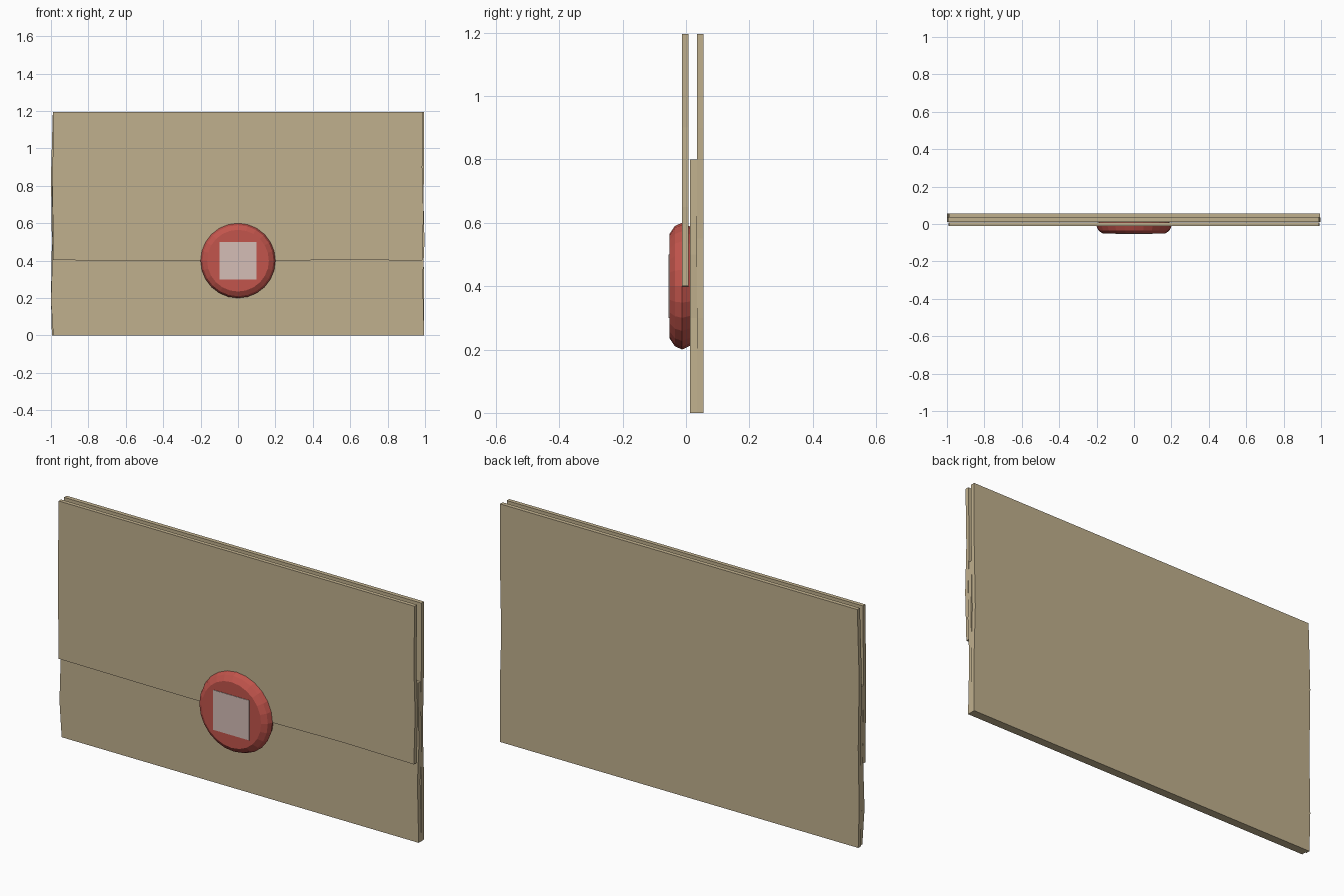
import bpy, bmesh, math
from mathutils import Vector

if "Cube" in bpy.data.objects:
    bpy.data.objects.remove(bpy.data.objects["Cube"], do_unlink=True)


def make_material(name, rgb):
    mat = bpy.data.materials.new(name)
    mat.use_nodes = True
    mat.diffuse_color = (*rgb, 1)
    mat.node_tree.nodes["Principled BSDF"].inputs["Base Color"].default_value = (*rgb, 1)
    return mat


paper = make_material("parchment", (0.53, 0.435, 0.27))
wax = make_material("red_wax", (0.54, 0.09, 0.072))
pale = make_material("pale_stamp", (0.66, 0.51, 0.47))


def finish(name, bm, mat):
    bmesh.ops.recalc_face_normals(bm, faces=bm.faces)
    mesh = bpy.data.meshes.new(name)
    bm.to_mesh(mesh)
    bm.free()
    mesh.materials.append(mat)
    obj = bpy.data.objects.new(name, mesh)
    bpy.context.collection.objects.link(obj)
    return obj


def sheet(name, outline, y0, y1, mat):
    """Extrude an (x, z) outline from y0 to y1."""
    bm = bmesh.new()
    face = bm.faces.new([bm.verts.new((x, y0, z)) for x, z in outline])
    ext = bmesh.ops.extrude_face_region(bm, geom=[face])
    moved = [v for v in ext["geom"] if isinstance(v, bmesh.types.BMVert)]
    bmesh.ops.translate(bm, verts=moved, vec=Vector((0, y1 - y0, 0)))
    return finish(name, bm, mat)


# Paper sheets with slightly uneven side edges
sheet("back_sheet", [(-0.995, 0), (0.995, 0), (0.995, 0.3), (0.988, 0.55),
                     (0.995, 0.9), (0.995, 1.195), (-0.99, 1.195),
                     (-1, 0.85), (-0.995, 0.5), (-1, 0.2)], 0.034, 0.055, paper)
sheet("front_pocket", [(-0.988, 0), (0.995, 0), (0.988, 0.3), (0.997, 0.5),
                       (0.99, 0.8), (-0.995, 0.8), (-0.99, 0.5),
                       (-1, 0.18)], 0.012, 0.034, paper)
sheet("folded_flap", [(-0.988, 0.403), (-0.55, 0.4), (0.1, 0.398), (0.58, 0.405),
                      (0.985, 0.4), (0.992, 0.65), (0.985, 0.9), (0.99, 1.195),
                      (-0.988, 1.195), (-0.992, 0.8)], -0.012, 0.008, paper)

# Wax seal: a faceted disc turned from a rounded profile
SIDES = 24
SEAL_Z = 0.4
bm = bmesh.new()
rings = []
for r, y in [(0.165, -0.052), (0.19, -0.035), (0.2, -0.012), (0.188, 0.013)]:
    angles = [math.tau * i / SIDES for i in range(SIDES)]
    rings.append([bm.verts.new((r * math.cos(a), y, SEAL_Z + r * math.sin(a)))
                  for a in angles])
for inner, outer in zip(rings, rings[1:]):
    for i in range(SIDES):
        j = (i + 1) % SIDES
        bm.faces.new((inner[i], inner[j], outer[j], outer[i]))
bm.faces.new(rings[0])
bm.faces.new(rings[-1])
finish("wax_seal", bm, wax)

# Pale square set on the seal
h = 0.1
sheet("seal_square", [(-h, SEAL_Z - h), (h, SEAL_Z - h),
                      (h, SEAL_Z + h), (-h, SEAL_Z + h)], -0.0545, -0.051, pale)
